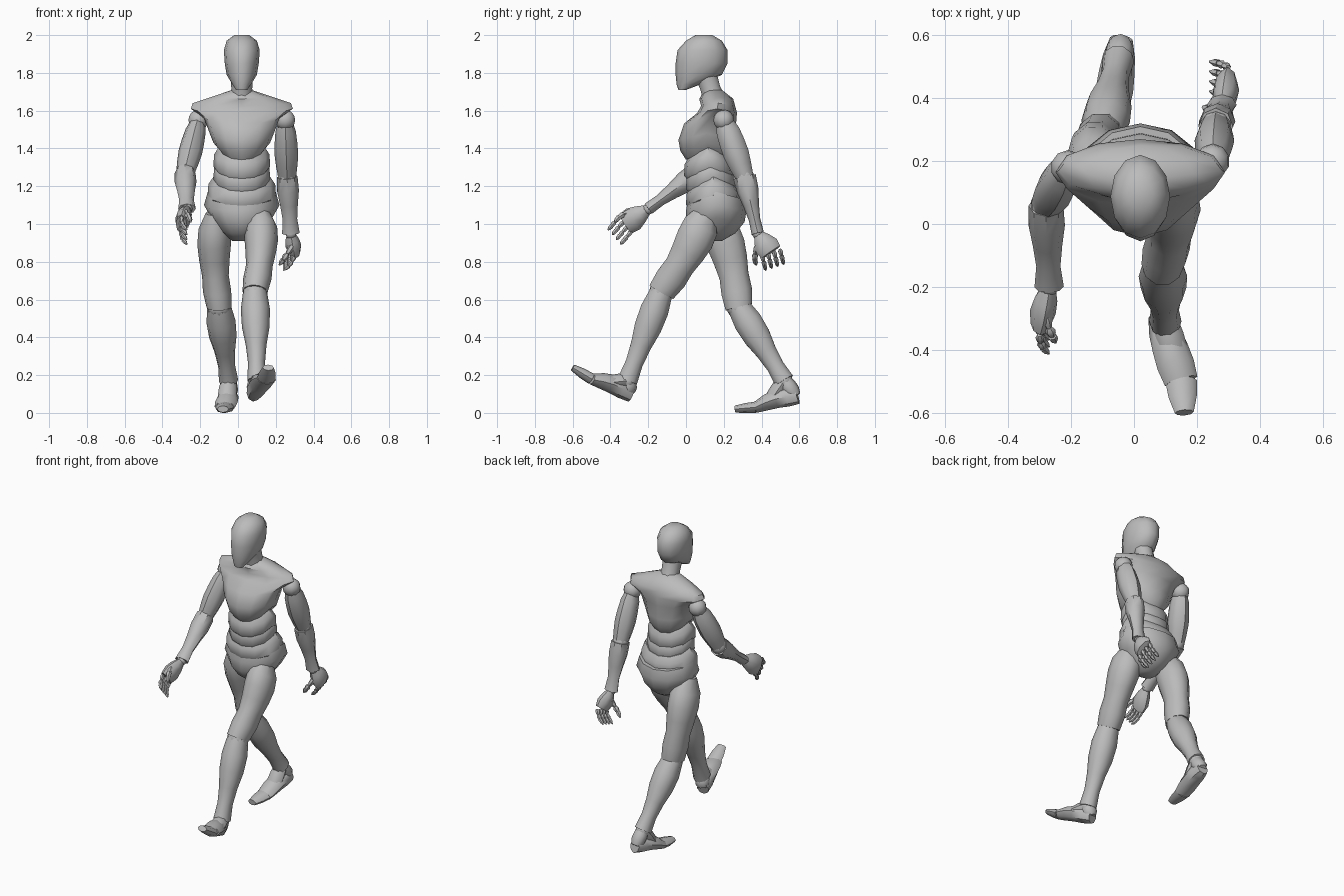
import bpy, bmesh, math
from mathutils import Vector

cube = bpy.data.objects.get("Cube")
if cube:
    bpy.data.objects.remove(cube, do_unlink=True)

# One plain grey for the whole figure
grey = bpy.data.materials.new("plain_grey")
grey.use_nodes = True
grey.diffuse_color = (.5, .5, .5, 1)
shader = grey.node_tree.nodes["Principled BSDF"]
shader.inputs["Base Color"].default_value = grey.diffuse_color

X_AXIS = Vector((1, 0, 0))
CENTRE_X = .02


def finish(name, bm):
    """Turn a bmesh into a smooth shaded grey object."""
    bmesh.ops.recalc_face_normals(bm, faces=bm.faces)
    mesh = bpy.data.meshes.new(name)
    bm.to_mesh(mesh)
    bm.free()
    mesh.materials.append(grey)
    obj = bpy.data.objects.new(name, mesh)
    bpy.context.collection.objects.link(obj)
    bpy.ops.object.select_all(action='DESELECT')
    obj.select_set(True)
    bpy.context.view_layer.objects.active = obj
    bpy.ops.object.shade_smooth_by_angle(angle=math.radians(45))


def skin(name, rings):
    """Bridge a row of point rings and cap both ends."""
    bm = bmesh.new()
    loops = [[bm.verts.new(point) for point in ring] for ring in rings]
    sides = len(loops[0])
    for low, high in zip(loops, loops[1:]):
        for i in range(sides):
            j = (i + 1) % sides
            bm.faces.new((low[i], low[j], high[j], high[i]))
    bm.faces.new(loops[0])
    bm.faces.new(loops[-1])
    finish(name, bm)


def circle(sides):
    angles = [math.tau * i / sides for i in range(sides)]
    return [(math.cos(a), math.sin(a)) for a in angles]


def trunk(name, levels, sag=0, top_sag=0):
    """Level rings of half width, front, back, height; front and back may sag."""
    rings = []
    for i, (half, front, back, z) in enumerate(levels):
        drop = sag + (top_sag - sag) * i / (len(levels) - 1)
        middle, depth = (front + back) / 2, (back - front) / 2
        rings.append([(CENTRE_X + c * half, middle + s * depth, z - drop * abs(s))
                      for c, s in circle(12)])
    skin(name, rings)


def band(name, half, front, back, low, high):
    """A belt of the waist with bevelled edges."""
    height, inset = high - low, .03
    trunk(name, [(half - inset * edge, front + inset * edge, back - inset * edge,
                  low + height * rise)
                 for rise, edge in ((0, 1), (.25, 0), (.7, .1), (1, 1))], .05, .05)


def limb(name, start, end, size, profile, ratio=(1, 1), bow=(0, 0, 0), axis=X_AXIS, sides=8):
    """Evenly spaced rings along a bowed bone; ratio is depth over width at its ends."""
    start, end, bow = Vector(start), Vector(end), Vector(bow)
    along = (end - start).normalized()
    across = (axis - along * axis.dot(along)).normalized()
    deep = along.cross(across)
    rings = []
    for i, scale in enumerate(profile):
        f = i / (len(profile) - 1)
        centre = start.lerp(end, f) + bow * math.sin(math.pi * f)
        width = size * scale
        depth = width * (ratio[0] + (ratio[1] - ratio[0]) * f)
        rings.append([centre + across * c * width + deep * s * depth for c, s in circle(sides)])
    skin(name, rings)


def ball(name, centre, radius):
    bm = bmesh.new()
    bmesh.ops.create_uvsphere(bm, u_segments=10, v_segments=8, radius=radius)
    bmesh.ops.translate(bm, verts=bm.verts, vec=centre)
    finish(name, bm)


def finger(name, base, tip, bow, size):
    """Three tapering bones along a bowed path."""
    joints = [base, base.lerp(tip, .4) + bow, base.lerp(tip, .7) + bow, tip]
    for k, (start, end) in enumerate(zip(joints, joints[1:])):
        taper = (.9, .8, .2) if k == 2 else (.6, 1, .9, .6)
        limb(f"{name}_bone_{k + 1}", start, end, size, taper, sides=6)


def arm(side, out, shoulder, elbow, wrist, knuckle, across, reach):
    ball(f"{side}_shoulder", shoulder, .055)
    limb(f"{side}_upper_arm", shoulder, elbow, .06, (.6, .9, 1, 1.05, .95, .8), (1.2, 1))
    ball(f"{side}_elbow", elbow, .05)
    limb(f"{side}_forearm", elbow, wrist, .055, (1, 1.05, .85, .7, .85), (1.1, .7))
    ball(f"{side}_wrist", wrist, .03)

    # Palm, four fingers and a thumb
    wrist, knuckle, reach = Vector(wrist), Vector(knuckle), Vector(reach)
    across = Vector(across).normalized()
    limb(f"{side}_palm", wrist, knuckle, .06, (.4, .8, 1.1, 1), (.9, .5), axis=across)
    for i in range(4):
        base = knuckle + across * (.05 - i / 30)
        finger(f"{side}_finger_{i + 1}", base, base + reach, X_AXIS * out * .01, .014)
    base = wrist.lerp(knuckle, .5) + across * .04
    finger(f"{side}_thumb", base, base + reach * 1.2 + across * .03, across * .01, .017)


def leg(side, out, hip, knee, ankle, heel, tread, toe):
    limb(f"{side}_thigh", hip, knee, .085, (.6, 1, 1.05, .95, .83, .88, .78), (1.2, 1.15),
         bow=(out * .015, .02, 0), sides=10)
    ball(f"{side}_knee", knee, .065)
    limb(f"{side}_shin", knee, ankle, .075, (.85, 1.03, .97, .73, .6, .68), (1, 1.1), sides=10)

    # Foot: heel block under the ankle, instep, sole and toes
    ankle, heel, tread = Vector(ankle), Vector(heel), Vector(tread)
    ball(f"{side}_ankle", ankle, .045)
    limb(f"{side}_heel", ankle, heel.lerp(tread, .05), .045, (.9, 1, 1, .7), (1, 1))
    limb(f"{side}_instep", ankle, heel.lerp(tread, .7), .05, (.8, .95, 1, .9), (1, .7))
    limb(f"{side}_foot", heel, tread, .06, (.6, .85, .95, 1, .9), (1.2, .55), bow=(0, 0, .015))
    limb(f"{side}_toes", tread, toe, .05, (1, .9, .6), (.6, .6))


# Head: pointed chin, flat face and rounded skull
trunk("head", [
    (.03, -.04, 0, 1.71), (.05, -.05, .08, 1.74), (.08, -.055, .19, 1.79),
    (.09, -.055, .22, 1.85), (.095, -.045, .22, 1.92), (.08, 0, .19, 1.97), (.04, .05, .14, 2)])
limb("neck", (CENTRE_X, .15, 1.65), (CENTRE_X, .11, 1.78), .065, (1, .85, .9), sides=10)

# Chest: narrow below, flaring to overhanging shoulders
trunk("chest", [
    (.11, 0, .23, 1.39), (.15, -.03, .26, 1.43), (.17, -.04, .265, 1.48),
    (.2, -.01, .265, 1.56), (.27, .06, .27, 1.61), (.26, .08, .26, 1.64),
    (.17, .07, .25, 1.67), (.05, .1, .19, 1.71)], .05)

# Overlapping waist belts and rounded pelvis
band("upper_belly", .15, -.01, .25, 1.27, 1.41)
band("lower_belly", .15, 0, .26, 1.2, 1.34)
band("hip_belt", .18, .0, .29, 1.12, 1.25)
trunk("pelvis", [
    (.05, .1, .19, .91), (.11, .04, .26, .96), (.16, 0, .31, 1.03),
    (.2, 0, .32, 1.1), (.18, .01, .31, 1.17)], 0, .04)

# Limbs of the walking pose
arm("left", 1, (.25, .2, 1.55), (.26, .31, 1.25), (.28, .38, .95), (.3, .45, .85),
    (0, -3, -1), (-.06, .02, -.08))
arm("right", -1, (-.21, .18, 1.55), (-.28, .06, 1.27), (-.27, -.2, 1.08), (-.3, -.32, 1),
    (0, -2, 2.3), (.03, -.06, -.07))
leg("left", 1, (.12, .11, 1.06), (.09, -.13, .64), (.1, -.31, .17),
    (.08, -.29, .1), (.15, -.5, .18), (.16, -.6, .24))
leg("right", -1, (-.12, .15, 1.06), (-.1, .28, .56), (-.05, .52, .17),
    (-.04, .59, .09), (-.07, .37, .03), (-.08, .26, .02))
